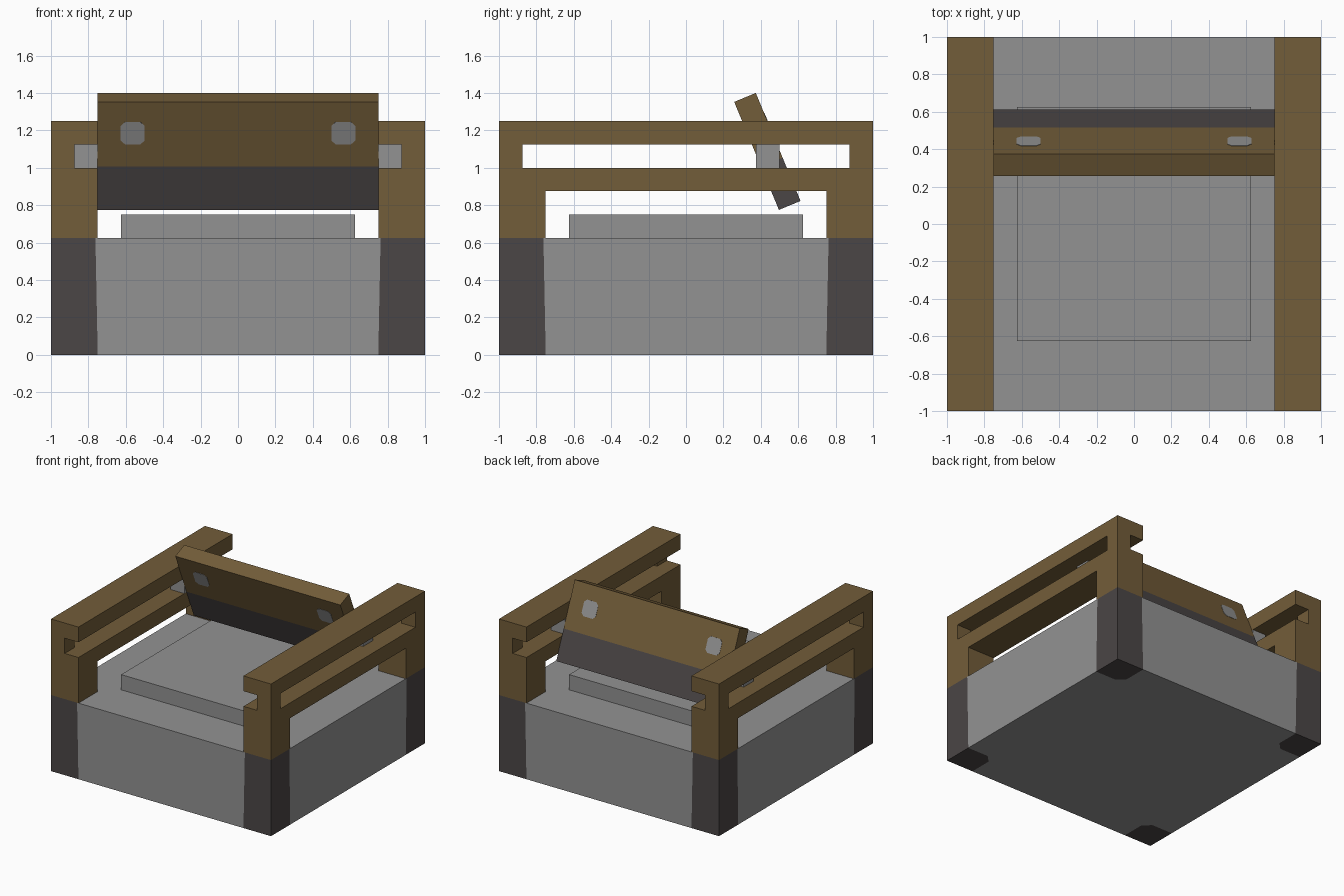
import bpy, bmesh, math
from mathutils import Matrix, Vector

cube = bpy.data.objects.get("Cube")
if cube:
    bpy.data.objects.remove(cube, do_unlink=True)


def material(name, color):
    m = bpy.data.materials.new(name)
    m.use_nodes = True
    m.diffuse_color = (*color, 1)
    for node in m.node_tree.nodes:
        if node.type == 'BSDF_PRINCIPLED':
            node.inputs["Base Color"].default_value = (*color, 1)
            node.inputs["Roughness"].default_value = 0.9
    return m


WOOD = material("brown wood", (0.171, 0.109, 0.041))
STONE = material("grey stone", (0.288, 0.288, 0.288))
DARK = material("dark trim", (0.070, 0.061, 0.061))


def make(name, bm, *mats):
    bmesh.ops.recalc_face_normals(bm, faces=bm.faces)
    mesh = bpy.data.meshes.new(name)
    bm.to_mesh(mesh)
    bm.free()
    for m in mats:
        mesh.materials.append(m)
    ob = bpy.data.objects.new(name, mesh)
    bpy.context.collection.objects.link(ob)
    return ob


def box_mesh(lo, hi):
    lo, hi = Vector(lo), Vector(hi)
    bm = bmesh.new()
    bmesh.ops.create_cube(bm, size=1, matrix=Matrix.Translation((lo + hi) / 2)
                          @ Matrix.Diagonal((*(hi - lo), 1)))
    return bm


def prism_mesh(outline, z0, z1):
    bm = bmesh.new()
    face = bm.faces.new([bm.verts.new((x, y, z0)) for x, y in outline])
    top = bmesh.ops.extrude_face_region(bm, geom=[face])["geom"]
    verts = [v for v in top if isinstance(v, bmesh.types.BMVert)]
    bmesh.ops.translate(bm, verts=verts, vec=(0, 0, z1 - z0))
    return bm


def cut(bm, faces, co, no):
    geom = set(faces)
    for f in faces:
        geom.update(f.edges, f.verts)
    bmesh.ops.bisect_plane(bm, geom=list(geom), plane_co=co, plane_no=no)


def mirror_x(ob):
    ob.modifiers.new("mirror", 'MIRROR').use_axis = (True, False, False)


# Base block with slightly narrowing dark corners
bm = box_mesh((-1, -1, 0), (1, 1, 0.625))
for s in (-1, 1):
    cut(bm, bm.faces[:], (s * 0.75, 0, 0), (s, 0, -0.02))
    cut(bm, bm.faces[:], (0, s * 0.75, 0), (0, s, -0.02))


def corner_faces():
    return [f for f in bm.faces if all(min(abs(v.co.x), abs(v.co.y)) > 0.749 for v in f.verts)]


# Clip the inner tips of the corner patches underneath
for sx in (-1, 1):
    for sy in (-1, 1):
        under = [f for f in corner_faces() if f.calc_center_median().z < 0.01
                 and f.calc_center_median().x * sx > 0 and f.calc_center_median().y * sy > 0]
        cut(bm, under, (sx * 0.78, sy * 0.78, 0), (sx, sy, 0))
for f in corner_faces():
    c = f.calc_center_median()
    f.material_index = int(abs(c.x) + abs(c.y) > 1.57)
make("base", bm, STONE, DARK)

# Seat cushion
make("seat", box_mesh((-0.625, -0.625, 0.625), (0.625, 0.625, 0.75)), STONE)

# Arm frames: a slab with a leg gap and a slot that opens on the inner half
arms = make("arm_frames", box_mesh((0.75, -1, 0.625), (1, 1, 1.25)), WOOD)
half = [(0.7, -1.1), (0.875, -1.1), (0.875, -0.875), (1.1, -0.875)]
slot = half + [(x, -y) for x, y in reversed(half)]
cutters = [make("gap_cutter", box_mesh((0.7, -0.75, 0.5), (1.1, 0.75, 0.875)), WOOD),
           make("slot_cutter", prism_mesh(slot, 1.0, 1.125), WOOD)]
for c in cutters:
    mod = arms.modifiers.new(c.name, 'BOOLEAN')
    mod.operation = 'DIFFERENCE'
    mod.solver = 'EXACT'
    mod.object = c
bpy.context.view_layer.objects.active = arms
for c in cutters:
    bpy.ops.object.modifier_apply(modifier=c.name)
    bpy.data.objects.remove(c, do_unlink=True)
mirror_x(arms)

# Pins that hold the backrest in the arm slots
mirror_x(make("backrest_pins", box_mesh((0.75, 0.375, 1.0), (0.875, 0.5, 1.125)), STONE))

# Tilted backrest, dark along its lower part
tilt = Matrix.Translation((0, 0.435, 1.0875)) @ Matrix.Rotation(math.radians(22.5), 4, 'X')
bm = box_mesh((-0.75, -0.0625, -0.3125), (0.75, 0.0625, 0.3125))
cut(bm, bm.faces[:], (0, 0, -0.0625), (0, 0, 1))
for f in bm.faces:
    f.material_index = int(f.calc_center_median().z < -0.0625)
make("backrest", bm, WOOD, DARK).matrix_world = tilt

# Rounded grey studs on both faces of the backrest
r, k = 0.064, 0.042
outline = [(r, -k), (r, k), (k, r), (-k, r), (-r, k), (-r, -k), (-k, -r), (k, -r)]
for side, s in (("left", 1), ("right", -1)):
    for place, y in (("front", -0.0625), ("back", 0.0625)):
        stud = make(f"{side}_{place}_stud", prism_mesh(outline, -0.002, 0.002), STONE)
        stud.matrix_world = (tilt @ Matrix.Translation((s * 0.563, y, 0.132))
                             @ Matrix.Rotation(math.pi / 2, 4, 'X'))
